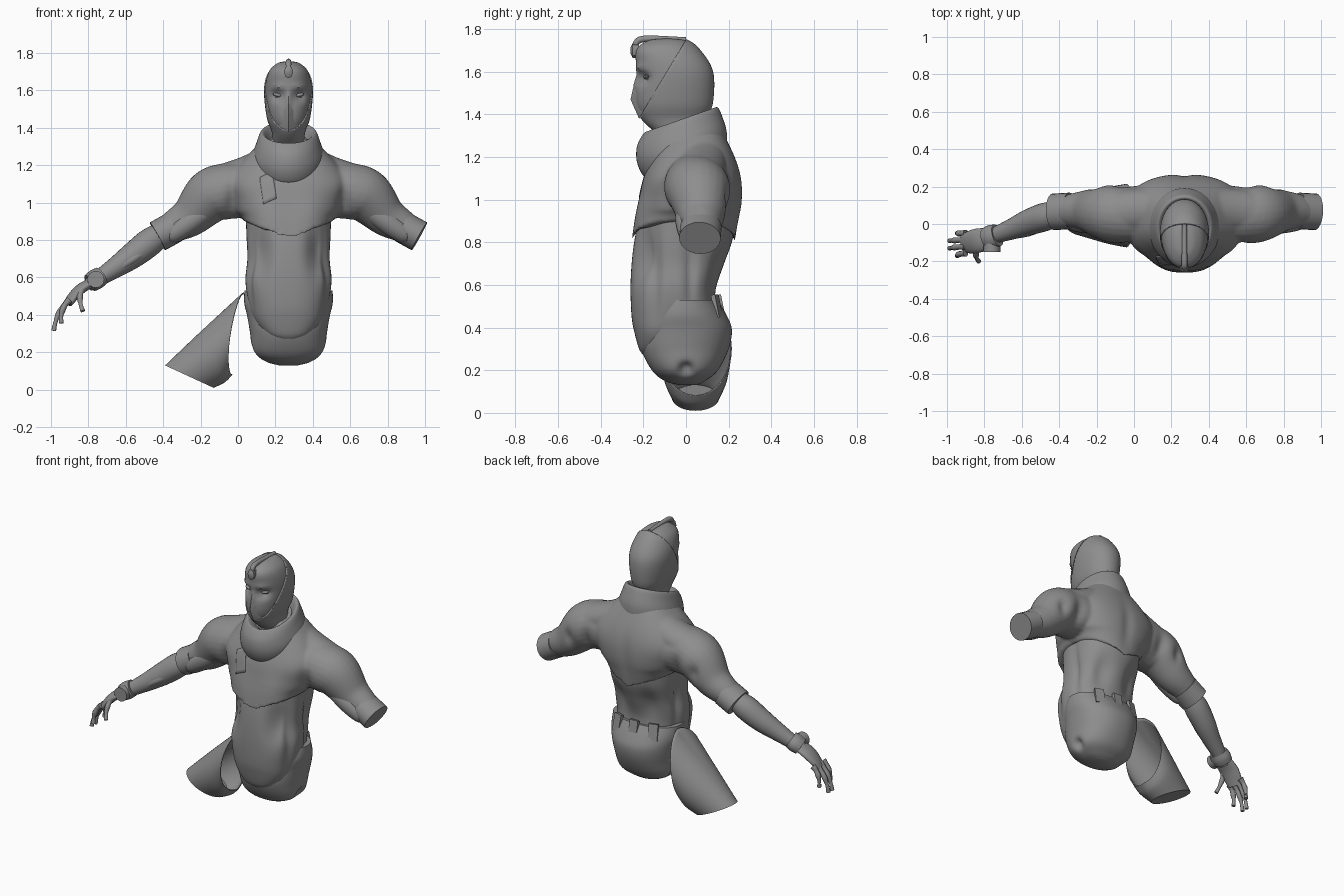
import bpy, bmesh, math
from mathutils import Vector, Matrix

cube = bpy.data.objects.get("Cube")
if cube:
    bpy.data.objects.remove(cube)

middle = .27  # x of the body's plane of symmetry
grey = bpy.data.materials.new("body grey")
grey.use_nodes = True
colour = (.27, .27, .27, 1)
grey.diffuse_color = colour
grey.node_tree.nodes["Principled BSDF"].inputs["Base Color"].default_value = colour


# ---------- helpers ----------
def make(name, bm):
    bmesh.ops.recalc_face_normals(bm, faces=bm.faces)
    mesh = bpy.data.meshes.new(name)
    bm.to_mesh(mesh)
    bm.free()
    mesh.materials.append(grey)
    ob = bpy.data.objects.new(name, mesh)
    bpy.context.collection.objects.link(ob)
    return ob


def spline(rows, steps):
    """Smooth interpolation through rows of numbers."""
    last = len(rows) - 1
    out = []
    for i in range(last):
        before, start, end, after = (rows[max(i - 1, 0)], rows[i], rows[i + 1], rows[min(i + 2, last)])
        for k in range(steps):
            t = k / steps
            rise, fall = t * (1 - t) ** 2 / 2, t * t * (1 - t) / 2
            ease = t * t * (3 - 2 * t)
            out.append([b + (c - b) * ease + (c - a) * rise - (d - b) * fall
                        for a, b, c, d in zip(before, start, end, after)])
    return out + [list(rows[-1])]


def skin(name, rings, open_start=False):
    bm = bmesh.new()
    loops = [[bm.verts.new(p) for p in ring] for ring in rings]
    for low, high in zip(loops, loops[1:]):
        for i in range(len(low)):
            bm.faces.new((low[i - 1], low[i], high[i], high[i - 1]))
    if not open_start:
        bm.faces.new(loops[0])
    bm.faces.new(loops[-1])
    return make(name, bm)


def circle(count):
    return [(math.cos(math.tau * k / count), math.sin(math.tau * k / count)) for k in range(count)]


def body(name, rows, power=2.4, tilt=0):
    """Upright loft; each row is height, half width, front y, back y."""
    def squared(f):
        return math.copysign(abs(f) ** (2 / power), f)

    rings = []
    for z, width, front, back in spline(rows, 7):
        depth = (back - front) / 2
        rings.append([(middle + width * squared(c), front + depth + depth * squared(s), z + tilt * depth * squared(s))
                      for c, s in circle(96)])
    return skin(name, rings)


def tube(name, rows, sides=24, steps=6, wide=1, left=False):
    """Limb along points; each row is x, y, z, radius."""
    rows = spline(rows, steps)
    points = [Vector(row[:3]) for row in rows]
    rings = []
    for i, (point, row) in enumerate(zip(points, rows)):
        along = points[min(i + 1, len(rows) - 1)] - points[max(i - 1, 0)]
        side = along.cross(Vector((0, 0, 1))).normalized()
        up = side.cross(along).normalized()
        ring = [point + (up * c + side * s * wide) * row[3] for c, s in circle(sides)]
        rings.append([(2 * middle - p.x, p.y, p.z) if left else p for p in ring])
    return skin(name, rings)


def push(ob, at, size, move):
    """Soft sculpting stroke, repeated on the other side of the body."""
    for mirror in {math.copysign(1, at[0]), -1 if at[0] else 1}:
        centre = Vector((middle + mirror * at[0], at[1], at[2]))
        shift = Vector((mirror * move[0], move[1], move[2]))
        for vert in ob.data.vertices:
            away = vert.co - centre
            distance = sum((a / s) ** 2 for a, s in zip(away, size))
            vert.co += shift * math.exp(-1.5 * distance)


# ---------- upper body: chest, shoulders and upper arms in one skin ----------
chest = body("upper_body", [
    (.79, .24, -.255, .23), (.9, .26, -.24, .25), (1, .3, -.22, .265),
    (1.1, .33, -.2, .26), (1.2, .27, -.16, .23), (1.34, .13, -.1, .16)])
for vert in chest.data.vertices:  # pointed hem
    lift = min(max((.95 - vert.co.z) * 6, 0), 1)
    vert.co.z += lift * (.45 * min(abs(vert.co.x - middle), .24) + .01)
pieces = [chest]
for left in (False, True):
    pieces.append(tube("arm", [
        (.06, .05, 1.07, .15), (-.07, .05, 1.06, .15), (-.15, .06, 1.03, .145),
        (-.25, .07, .93, .11), (-.33, .07, .88, .09), (-.42, .06, .83, .07)], wide=1.03, left=left))
    pieces.append(tube("shoulder_slope", [
        (.2, .07, 1.22, .1), (.05, .07, 1.15, .1), (-.1, .06, 1.1, .1)], wide=1.2, left=left))
bpy.ops.object.select_all(action='DESELECT')
for ob in pieces:
    ob.select_set(True)
bpy.context.view_layer.objects.active = chest
bpy.ops.object.join()
blend = chest.modifiers.new("blend", 'REMESH')
blend.mode = 'VOXEL'
blend.voxel_size = .01
soften = chest.modifiers.new("soften", 'SMOOTH')
soften.iterations = 5
for modifier in ("blend", "soften"):
    bpy.ops.object.modifier_apply(modifier=modifier)
push(chest, at=(0, .27, 1), size=(.05, .1, .2), move=(0, -.01, 0))       # spine
push(chest, at=(.13, -.2, .96), size=(.1, .1, .1), move=(0, -.01, 0))    # chest muscles
push(chest, at=(.3, -.1, 1), size=(.04, .1, .1), move=(0, .02, 0))       # front of armpit
push(chest, at=(.33, .2, 1), size=(.05, .1, .1), move=(0, -.02, 0))      # back of armpit
push(chest, at=(.46, .17, 1), size=(.04, .08, .06), move=(0, -.02, 0))   # below the shoulder muscle

# ---------- sleeve ends and arm panels ----------
for side in ("right", "left"):
    left = side == "left"
    tube(side + "_sleeve_cuff", [(-.34, .07, .87, .085), (-.43, .065, .82, .085)], wide=1.15, left=left)
    tube(side + "_arm_panel", [(-.1, -.01, 1, .02), (-.14, 0, .98, .05), (-.25, .01, .9, .06),
                               (-.35, .02, .83, .05), (-.39, .02, .8, .02)], left=left)

# ---------- abdomen ----------
abdomen = body("abdomen", [
    (.27, .06, -.2, -.1), (.3, .12, -.22, -.05), (.37, .18, -.24, .05), (.45, .21, -.255, .13),
    (.58, .23, -.26, .14), (.7, .22, -.255, .18), (.82, .225, -.24, .22), (.95, .23, -.21, .23)])
push(abdomen, at=(.15, -.22, .74), size=(.06, .1, .16), move=(0, .045, 0))       # beside the stomach
push(abdomen, at=(.21, -.15, .66), size=(.06, .04, .25), move=(-.02, .01, 0))    # flank grooves
push(abdomen, at=(.22, .02, .7), size=(.06, .03, .25), move=(-.02, 0, 0))
push(abdomen, at=(.11, .17, .68), size=(.07, .1, .14), move=(0, -.03, 0))        # hollows of the back

# ---------- pelvis with hip sockets ----------
pelvis = body("pelvis", [
    (.13, .05, -.03, .05), (.15, .12, -.1, .09), (.2, .19, -.16, .15), (.3, .205, -.21, .2),
    (.39, .22, -.21, .215), (.46, .236, -.19, .19), (.53, .236, -.14, .15)], power=2.2)
push(pelvis, at=(.19, 0, .2), size=(.04, .04, .04), move=(-.03, 0, .02))
for turn in (-1, 0, 1):  # small tabs at the back of the waist
    bm = bmesh.new()
    bmesh.ops.create_cube(bm, size=1, matrix=Matrix.Translation((middle + .13 * turn, .165 - .02 * abs(turn), .5))
                          @ Matrix.Rotation(-.3 * turn, 4, 'Z') @ Matrix.Rotation(.2, 4, 'X')
                          @ Matrix.Diagonal((.06, .02, .11, 1)))
    make("waist_tab", bm)

# ---------- right thigh shell, open towards the hip ----------
rings = []
for x, z, lean, height, depth, hollow in spline([
        (0, .3, .03, .22, .17, .04), (-.13, .18, -.06, .14, .15, .01), (-.26, .07, -.13, .06, .11, 0)], 8):
    rings.append([(x + lean * c - hollow * abs(s), .045 + depth * s, z + height * c) for c, s in circle(48)])
thigh = skin("right_thigh", rings, open_start=True)
thigh.modifiers.new("thickness", 'SOLIDIFY').thickness = .006

# ---------- scarf ----------
body("scarf", [
    (1.15, .14, -.16, .16), (1.18, .18, -.2, .19), (1.25, .19, -.23, .19), (1.32, .17, -.23, .17),
    (1.37, .15, -.2, .15), (1.37, .13, -.18, .13), (1.33, .1, -.13, .11)], power=2, tilt=.35)
bm = bmesh.new()  # loose scarf end lying on the chest
bmesh.ops.create_grid(bm, x_segments=8, y_segments=8, size=.5)
for vert in bm.verts:
    across, up = vert.co.x, vert.co.y
    vert.co = (.15 + .08 * across - .03 * up, -.25, 1.1 + .03 * across + .17 * up)
flap = make("scarf_end", bm)
wrap = flap.modifiers.new("lie on chest", 'SHRINKWRAP')
wrap.target = chest
wrap.offset = .003
flap.modifiers.new("thickness", 'SOLIDIFY').thickness = .006

# ---------- head ----------
head = body("head", [
    (1.3, .08, -.11, .08), (1.38, .085, -.2, .09), (1.46, .112, -.235, .12), (1.6, .126, -.23, .12),
    (1.7, .105, -.235, .06), (1.745, .06, -.18, 0), (1.755, .02, -.12, -.06)], power=2.1)
hood_mesh = bmesh.new()
hood_mesh.from_mesh(head.data)
push(head, at=(.06, -.21, 1.57), size=(.05, .08, .03), move=(0, .035, 0))    # eye sockets
push(head, at=(0, -.23, 1.55), size=(.02, .08, .05), move=(0, -.015, 0))     # nose
push(head, at=(.06, -.21, 1.62), size=(.06, .08, .02), move=(0, -.01, 0))    # brows

# hood: a larger copy of the head cut away from the face
bmesh.ops.scale(hood_mesh, vec=(1.04, 1.04, 1.04), verts=hood_mesh.verts,
                space=Matrix.Translation((-middle, .05, -1.55)))
bmesh.ops.bisect_plane(hood_mesh, geom=hood_mesh.verts[:] + hood_mesh.edges[:] + hood_mesh.faces[:],
                       plane_co=(middle, 0, 1.75), plane_no=(0, -.5, .3), clear_outer=True)
hood = make("hood", hood_mesh)
hood.modifiers.new("thickness", 'SOLIDIFY').thickness = .012

# pointed face mask and eyes, one half at a time
outline = [(0, -.24, 1.56), (.03, -.22, 1.53), (.08, -.18, 1.53), (.08, -.17, 1.45), (.05, -.2, 1.4), (0, -.22, 1.38)]
bm = bmesh.new()
tip = bm.verts.new((middle, -.26, 1.47))
for side in (-1, 1):
    edge = [bm.verts.new((middle + side * x, y, z)) for x, y, z in outline]
    for upper, lower in zip(edge, edge[1:]):
        bm.faces.new((tip, upper, lower))
    eye = bmesh.new()
    bmesh.ops.create_uvsphere(eye, u_segments=16, v_segments=8, radius=1, matrix=Matrix.Translation(
        (middle + .055 * side, -.185, 1.575)) @ Matrix.Rotation(-.2 * side, 4, 'Y') @ Matrix.Diagonal((.03, .015, .01, 1)))
    make("eye", eye)
bmesh.ops.remove_doubles(bm, verts=bm.verts, dist=.001)
make("face_mask", bm)

# crest over the head, ending in a jewel on the forehead
tube("crest", [(middle, -.24, 1.7, .012), (middle, -.23, 1.74, .015), (middle, -.18, 1.755, .015),
               (middle, 0, 1.75, .012)], sides=12)
tube("forehead_jewel", [(middle, -.26, 1.7, .015), (middle, -.25, 1.7, .035), (middle, -.22, 1.7, .035)],
     sides=8, steps=1, wide=.7)

# ---------- right forearm, wrist and hand ----------
tube("right_forearm", [(-.4, .06, .84, .06), (-.47, .04, .79, .075), (-.56, .01, .72, .07),
                       (-.66, -.03, .65, .055), (-.8, -.08, .56, .035)])
tube("forearm_tendon", [(-.47, 0, .76, .02), (-.56, -.04, .7, .025), (-.7, -.07, .61, .015)])
tube("wrist_band", [(-.73, -.06, .61, .05), (-.76, -.07, .59, .055), (-.79, -.08, .57, .05)], wide=1.2)
tube("wrist_disc", [(-.76, -.1, .59, .045), (-.76, -.15, .59, .045), (-.76, -.15, .59, .025),
                    (-.76, -.14, .59, .02)], steps=1)
tube("right_palm", [(-.79, -.08, .57, .025), (-.84, -.09, .54, .027), (-.88, -.1, .5, .025),
                    (-.91, -.11, .46, .02)], wide=2.4)


def finger(name, base, end):
    base, end = Vector(base), Vector(end)
    rows = []
    for k in range(9):
        t = k / 8
        point = base.lerp(end, t) + Vector((-.06, 0, .04)) * t * (1 - t)
        rows.append((*point, .018 - .007 * t + .002 * math.cos(4 * math.pi * t)))
    tube("right_" + name, rows, sides=10, steps=2)


for i, name in enumerate(("little_finger", "ring_finger", "middle_finger", "index_finger")):
    short = .02 * (i - 1.5) ** 2
    finger(name, base=(-.9, -.05 - .035 * i, .48), end=(short - .99, -.05 - .04 * i, short + .31))
finger("thumb", base=(-.83, -.13, .54), end=(-.83, -.2, .42))

# ---------- shading ----------
for ob in bpy.context.scene.objects:
    if ob.type == 'MESH':
        ob.select_set(True)
bpy.context.view_layer.objects.active = chest
bpy.ops.object.shade_smooth_by_angle(angle=math.radians(40))
